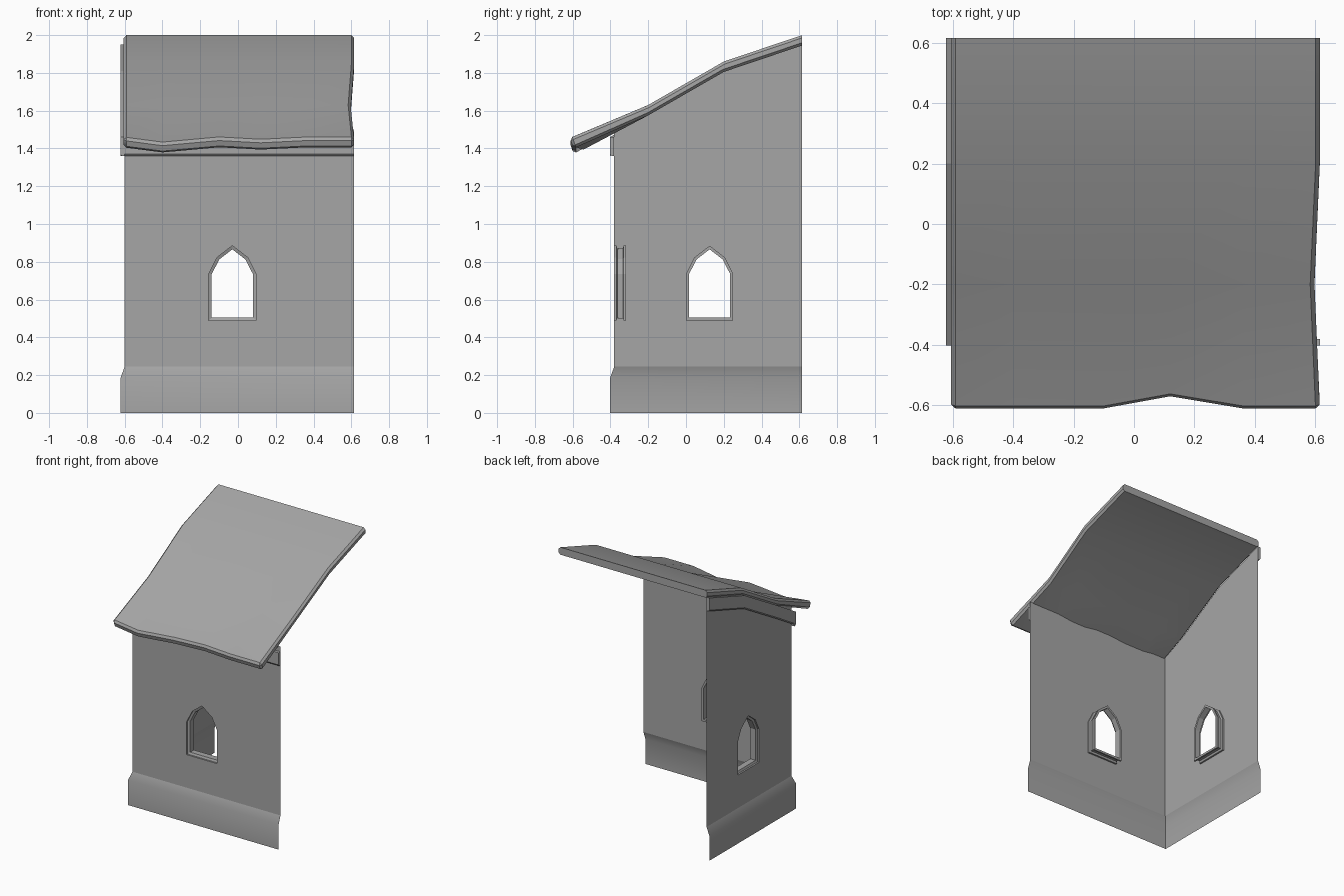
import bpy, bmesh
from mathutils import Vector

cube = bpy.data.objects.get("Cube")
if cube:
    bpy.data.objects.remove(cube, do_unlink=True)

GREY = (0.38, 0.38, 0.38, 1)
mat = bpy.data.materials.new("plain grey")
mat.use_nodes = True
mat.diffuse_color = GREY
mat.node_tree.nodes["Principled BSDF"].inputs["Base Color"].default_value = GREY

LEFT, RIGHT, FRONT, BACK = -0.6, 0.615, -0.38, 0.615
FLARE = 0.022
# Roof slope: (y, z) on the upper surface
SLOPE = [(-0.615, 1.455), (-0.2, 1.63), (0.2, 1.86), (BACK, 2.0)]
THICK = 0.055


def finish(name, bm, smooth=True):
    me = bpy.data.meshes.new(name)
    bm.to_mesh(me)
    bm.free()
    me.materials.append(mat)
    ob = bpy.data.objects.new(name, me)
    bpy.context.collection.objects.link(ob)
    if smooth:
        bpy.ops.object.select_all(action='DESELECT')
        ob.select_set(True)
        bpy.context.view_layer.objects.active = ob
        bpy.ops.object.shade_smooth_by_angle(angle=0.6)
    return ob


def roof_z(y):
    for (y0, z0), (y1, z1) in zip(SLOPE, SLOPE[1:]):
        if y <= y1:
            return z0 + (z1 - z0) * (y - y0) / (y1 - y0)
    return SLOPE[-1][1]


# Each wall maps (along, height, depth outward) to space
def on_front(u, z, d=0):
    return Vector((u, FRONT - d, z))


def on_side(u, z, d=0):
    return Vector((LEFT - d, u, z))


def arch(centre, inset):
    """Pointed window outline, shrunk by inset."""
    w, s = 0.125 - inset, 0.082 - inset * 0.8
    half = [(w, 0.49 + inset), (w, 0.735), (s, 0.822 - inset * 0.6)]
    pts = half + [(0, 0.885 - inset * 1.2)] + [(-u, z) for u, z in reversed(half)]
    return [(centre + u, z) for u, z in pts]


def loop_edges(bm, verts):
    return [bm.edges.new((a, b)) for a, b in zip(verts, verts[1:] + verts[:1])]


def wall(name, place, outline, centre, outward):
    bm = bmesh.new()
    edges = []
    for pts in (outline, arch(centre, 0)):
        edges += loop_edges(bm, [bm.verts.new(place(u, z)) for u, z in pts])
    bmesh.ops.triangle_fill(bm, edges=edges, use_beauty=True, use_dissolve=False,
                            normal=outward)
    for f in bm.faces:
        if f.normal.dot(outward) < 0:
            f.normal_flip()
    finish(name, bm, False)


def plinth(name, place, start, end, flip):
    """Flared skirting at the foot of a wall; start is the outside corner."""
    bm = bmesh.new()
    rows = []
    for z, d in [(0, FLARE), (0.185, FLARE), (0.245, 0)]:
        rows.append([bm.verts.new(place(start - d, z, d)), bm.verts.new(place(end, z, d))])
    for a, b in zip(rows, rows[1:]):
        f = [a[0], a[1], b[1], b[0]]
        bm.faces.new(f[::-1] if flip else f)
    finish(name, bm)


def window_frame(name, place, centre):
    """Stepped moulding running inward from the wall opening."""
    section = [(0, 0), (0, -0.012), (0.016, -0.018), (0.016, -0.062), (0, -0.062),
               (0, -0.05), (0.011, -0.046), (0.011, -0.02)]
    bm = bmesh.new()
    rings = [[bm.verts.new(place(u, z, d)) for u, z in arch(centre, i)]
             for i, d in section]
    n = len(rings[0])
    for a, b in zip(rings, rings[1:]):
        for i in range(n):
            j = (i + 1) % n
            bm.faces.new((a[i], a[j], b[j], b[i]))
    bmesh.ops.recalc_face_normals(bm, faces=bm.faces[:])
    finish(name, bm, False)


def trim(name, place, stations):
    """Board under the roof, following (along, top height) stations."""
    bm = bmesh.new()
    rings = [[bm.verts.new(place(u, z - h, d)) for h, d in
              ((0, 0), (0, FLARE), (0.09, FLARE), (0.1, FLARE - 0.008), (0.1, 0))]
             for u, z in stations]
    for a, b in zip(rings, rings[1:]):
        for i in range(4):
            bm.faces.new((a[i], a[i + 1], b[i + 1], b[i]))
    bm.faces.new(rings[0])
    bm.faces.new(rings[-1])
    bmesh.ops.recalc_face_normals(bm, faces=bm.faces[:])
    finish(name, bm, False)


# Front wall and side wall
front_top = roof_z(FRONT) - THICK
wall("front_wall", on_front,
     [(LEFT, 0.245), (RIGHT, 0.245), (RIGHT, front_top), (LEFT, front_top)],
     -0.03, Vector((0, -1, 0)))
tops = [(y, roof_z(y) - THICK + 0.005) for y in (FRONT, -0.2, 0.2, BACK)]
wall("side_wall", on_side, [(FRONT, 0.245)] + tops + [(BACK, 0.245)],
     0.125, Vector((-1, 0, 0)))

plinth("front_plinth", on_front, LEFT, RIGHT, False)
plinth("side_plinth", on_side, FRONT, BACK, True)
window_frame("front_window_frame", on_front, -0.03)
window_frame("side_window_frame", on_side, 0.125)
trim("front_trim", on_front, [(LEFT - FLARE, 1.46), (RIGHT, 1.46)])
trim("side_trim", on_side,
     [(FRONT - FLARE, 1.46)] + [(y, z) for y, z in tops[1:]])

# Roof slab: (x, front edge sag, front edge notch) columns
COLUMNS = [(-0.605, 0, 0), (-0.4, 0.027, 0), (-0.1, 0, 0),
           (0.12, 0.012, 0.04), (0.36, 0, 0), (0.615, 0, 0)]
bm = bmesh.new()
grid = []
for r, (y, z) in enumerate(SLOPE):
    row = []
    for c, (x, sag, notch) in enumerate(COLUMNS):
        if r == 1 and c == len(COLUMNS) - 1:
            x -= 0.018
        edge = 1 if r == 0 else 0
        row.append(bm.verts.new((x, y + notch * edge, z - sag * edge)))
    grid.append(row)
for a, b in zip(grid, grid[1:]):
    for i in range(len(a) - 1):
        bm.faces.new((a[i], a[i + 1], b[i + 1], b[i]))
lower = bmesh.ops.extrude_face_region(bm, geom=bm.faces[:], use_keep_orig=True)
for v in [g for g in lower["geom"] if isinstance(g, bmesh.types.BMVert)]:
    v.co.z -= THICK
    if v.co.y < -0.5:
        v.co.y += 0.02
bmesh.ops.recalc_face_normals(bm, faces=bm.faces[:])
# Soften the rim, leaving the back end square
rim = [e for e in bm.edges if e.calc_face_angle(0) > 0.9
       and not all(v.co.y > BACK - 0.01 for v in e.verts)]
bmesh.ops.bevel(bm, geom=rim, offset=0.014, segments=1, affect='EDGES')
finish("roof", bm)
